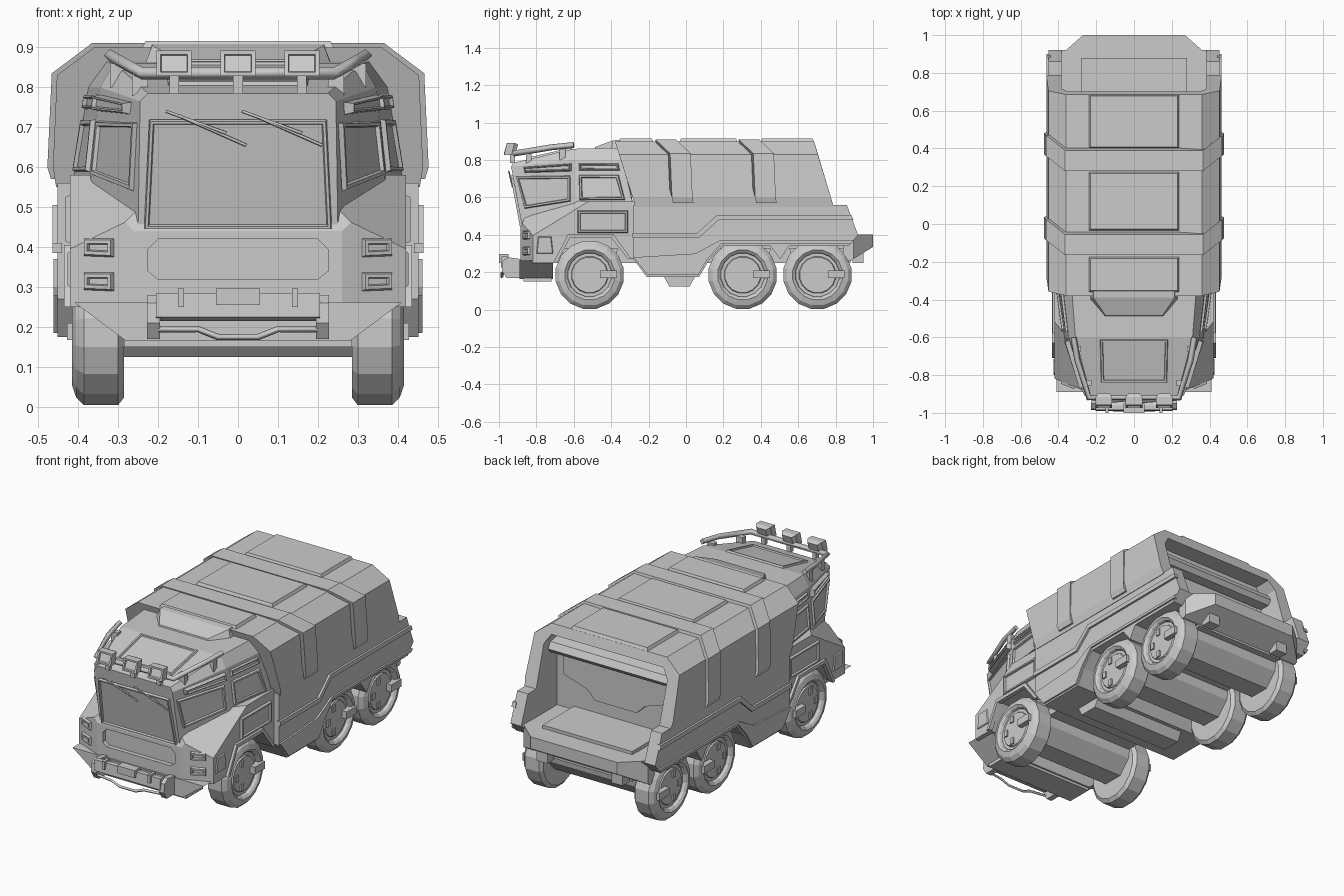
import bpy, bmesh, math
from mathutils import Vector as V

if "Cube" in bpy.data.objects:
    bpy.data.objects.remove(bpy.data.objects["Cube"])


def finish(name, bm, mirror=False, fix=True):
    if fix:
        bmesh.ops.recalc_face_normals(bm, faces=bm.faces)
    me = bpy.data.meshes.new(name)
    bm.to_mesh(me)
    bm.free()
    ob = bpy.data.objects.new(name, me)
    bpy.context.collection.objects.link(ob)
    if mirror:
        ob.modifiers.new("mirror", 'MIRROR').use_mirror_merge = False
    return ob


def loft(name, rings, mirror=False):
    bm = bmesh.new()
    vs = [[bm.verts.new(p) for p in r] for r in rings]
    n = len(vs[0])
    for a, b in zip(vs, vs[1:]):
        for i in range(n):
            bm.faces.new((a[i], a[(i + 1) % n], b[(i + 1) % n], b[i]))
    bm.faces.new(vs[0])
    bm.faces.new(vs[-1])
    return finish(name, bm, mirror)


def prism(name, prof, axis, a, b, mirror=False):
    place = {'x': lambda p, t: (t, p[0], p[1]), 'y': lambda p, t: (p[0], t, p[1]),
             'z': lambda p, t: (p[0], p[1], t)}[axis]
    return loft(name, [[place(p, t) for p in prof] for t in (a, b)], mirror)


def box(name, x0, x1, y0, y1, z0, z1, mirror=False):
    return prism(name, [(x0, y0), (x1, y0), (x1, y1), (x0, y1)], 'z', z0, z1, mirror)


def sym(half):
    return list(half) + [(-p[0],) + tuple(p[1:]) for p in reversed(half)]


def panel(name, pts, rise=.012, slope=.006, rim=.012, sink=.01, mirror=False):
    # raised plate with an optional sunken middle
    bm = bmesh.new()
    f = bm.faces.new([bm.verts.new(p) for p in pts])
    f.normal_update()
    if f.normal.dot(f.calc_center_median() - V((0, 0, .45))) < 0:
        f.normal_flip()
    for t, d in ((slope, rise), (rim, 0), (.004, -sink)):
        if t:
            bmesh.ops.inset_individual(bm, faces=[f], thickness=t, depth=d)
            f.normal_update()
        if not sink:
            break
    return finish(name, bm, mirror, False)


def bar(name, path, r, mirror=False):
    # square-section tube along a path
    cu = bpy.data.curves.new(name, 'CURVE')
    cu.dimensions = '3D'
    cu.bevel_depth, cu.bevel_resolution, cu.use_fill_caps = r, 0, True
    s = cu.splines.new('POLY')
    s.points.add(len(path) - 1)
    for q, p in zip(s.points, path):
        q.co = (*p, 1)
    ob = bpy.data.objects.new(name, cu)
    bpy.context.collection.objects.link(ob)
    if mirror:
        ob.modifiers.new("mirror", 'MIRROR').use_mirror_merge = False
    return ob


def carve(ob, cutter):
    m = ob.modifiers.new("carve", 'BOOLEAN')
    m.object, m.operation, m.solver = cutter, 'DIFFERENCE', 'EXACT'
    cutter.hide_render = True
    bpy.context.view_layer.update()
    me = bpy.data.meshes.new_from_object(ob.evaluated_get(bpy.context.evaluated_depsgraph_get()))
    ob.modifiers.clear()
    ob.data = me


def slice_both(ob, co, no):
    bm = bmesh.new()
    bm.from_mesh(ob.data)
    for s in (1, -1):
        geom = bm.verts[:] + bm.edges[:] + bm.faces[:]
        bmesh.ops.bisect_plane(bm, geom=geom, plane_co=(co[0] * s, co[1], co[2]),
                               plane_no=(no[0] * s, no[1], no[2]), clear_outer=True)
        bmesh.ops.holes_fill(bm, edges=[e for e in bm.edges if e.is_boundary])
    bmesh.ops.recalc_face_normals(bm, faces=bm.faces)
    bm.to_mesh(ob.data)
    bm.free()


# lower cab with wheel arch, chamfered nose and sloping ledge
cab = prism("lower_cab", [(-.885, .25), (-.7, .25), (-.62, .39), (-.4, .39), (-.31, .27), (-.26, .27),
                          (-.26, .58), (-.6, .58), (-.86, .5), (-.885, .44)], 'x', -.42, .42)
slice_both(cab, (.26, -.885, 0), (.38, -.92, 0))
slice_both(cab, (.3, -.867, .455), (.00957, -.00795, .01299))
carve(cab, prism("grille_cutter", [(-.2, .32), (.2, .32), (.225, .34), (.225, .395), (.2, .42),
                                   (-.2, .42), (-.225, .395), (-.225, .34)], 'y', -.95, -.86))
for z in (.29, .375):
    ys = lambda x: -.885 + (x - .26) * .413
    panel("headlight", [(x, ys(x), z + dz) for x, dz in ((.31, 0), (.385, .003), (.385, .047), (.31, .047))],
          mirror=True)
prism("arch_trim", [(-.71, .25), (-.63, .405), (-.39, .405), (-.29, .27), (-.31, .27), (-.4, .385),
                    (-.62, .385), (-.69, .25)], 'x', .41, .435, True)
panel("door_step_panel", [(.42, -.58, .41), (.42, -.31, .41), (.42, -.31, .53), (.42, -.58, .53)], mirror=True)
panel("fender_plate", [(.42, -.8, .3), (.42, -.71, .3), (.42, -.72, .39), (.42, -.79, .39)], .006, mirror=True, sink=0)

# upper cab, leaning windshield
front = [(.25, -.875, .44), (.245, -.935, .765), (.225, -.925, .785)]
mid = [(.37, -.6, .55), (.345, -.6, .8), (.31, -.6, .86)]
rear = [(.415, -.28, .55), (.375, -.34, .8), (.33, -.34, .865)]
loft("upper_cab", [sym(front), sym(mid), sym(rear)])
panel("windshield", sym([(.235, -.876, .445), (.222, -.927, .72)]), .012, .004, .01)


def side_panel(name, s0, s1, uvs, **kw):
    a, b, c, d = V(s0[0]), V(s1[0]), V(s1[1]), V(s0[1])
    panel(name, [a.lerp(b, u).lerp(d.lerp(c, u), v) for u, v in uvs], mirror=True, **kw)


side_panel("front_side_window", front, mid, [(.1, .28), (.94, .14), (.94, .68), (.05, .83)])
side_panel("rear_side_window", mid, rear, [(.1, .15), (.88, .15), (.86, .68), (.1, .68)])
side_panel("front_vent", front, mid, [(.2, .87), (.96, .77), (.96, .93), (.2, .97)], rise=.024, rim=.006)
side_panel("rear_vent", mid, rear, [(.1, .78), (.9, .78), (.9, .93), (.1, .93)], rise=.012, rim=.006)
panel("cab_roof_panel", sym([(.175, -.84, .804), (.18, -.61, .857)]), .01, sink=.007)
loft("roof_scoop", [sym([(.16, -.49, .85), (.15, -.485, .87)]), sym([(.235, -.4, .85), (.215, -.39, .905)]),
                    sym([(.235, -.3, .85), (.215, -.3, .912)])])
for x in (-.18, .01):
    bar("wiper_arm", [(x, -.947, .74), (x + .15, -.935, .685)], .004)
    bar("wiper_blade", [(x + .03, -.945, .73), (x + .2, -.928, .655)], .004)

# roof rack and spot lights
bar("roof_rack", [(.32, -.6, .88), (.3, -.72, .868), (.24, -.92, .835), (-.24, -.92, .835),
                  (-.3, -.72, .868), (-.32, -.6, .88)], .016)
for y, x, z in ((-.66, .31, .86), (-.84, .255, .84)):
    box("rack_foot", x - .03, x + .01, y - .015, y + .015, z - .06, z, True)
for x in (-.16, 0, .16):
    box("light_post", x - .012, x + .012, -.94, -.915, .785, .84)
    loft("spot_light", [[(x + sx * w, y + sz * .008, .86 + sz * h) for sx, sz in ((-1, -1), (1, -1), (1, 1), (-1, 1))]
                        for y, w, h in ((-.905, .03, .022), (-.925, .044, .032), (-.965, .044, .032),
                                        (-.965, .034, .022), (-.955, .032, .02))])

# front bumper, chin and guard
prism("chin", sym([(.41, .262), (.28, .165)]), 'y', -.89, -.71)
box("chin_lip", -.285, .285, -.87, -.72, .15, .17)
prism("bumper_beam", [(-.99, .225), (-.96, .215), (-.88, .215), (-.88, .25), (-.96, .285), (-.985, .285)], 'x', -.205, .205)
prism("bumper_end", [(-.985, .21), (-.96, .17), (-.88, .17), (-.88, .27), (-.95, .28), (-.98, .26)], 'x', .195, .228, True)
box("winch", -.055, .055, -1, -.95, .255, .297)
box("bumper_clamp", .135, .15, -1, -.95, .25, .297, True)
bar("lower_guard", [(-.2, -.97, .195), (-.1, -.985, .195), (-.05, -.985, .175), (.05, -.985, .175),
                    (.1, -.985, .195), (.2, -.97, .195)], .008)

# rear body and canopy with an open back
body = prism("rear_body", [(-.28, .56), (-.28, .27), (-.21, .175), (.07, .175), (.12, .26), (.19, .34), (.45, .34),
                           (.505, .27), (.55, .34), (.87, .34), (.92, .4), (.86, .56)], 'x', -.452, .452)
lines = [[(.455, .55), (.463, .6), (.453, .83), (.36, .9)],
         [-.27, -.285, -.358, -.38], [.79, .775, .705, .685]]
canopy = loft("canopy", [sym([(x, y, z) for (x, z), y in zip(lines[0], ys)]) for ys in lines[1:]])
carve(canopy, prism("opening_cutter", sym([(.385, .4), (.385, .79), (.35, .845)]), 'y', .6, 1.1))
carve(body, box("bed_cutter", -.385, .385, .6, 1.1, .4, .7))
prism("rear_header", [(.6, .72), (.66, .72), (.68, .745), (.66, .78), (.6, .79)], 'x', -.39, .39)
prism("rear_door_panel", [(-.33, .7), (-.33, .6), (-.18, .55), (-.13, .5), (.13, .5), (.18, .55), (.33, .6), (.33, .7)],
      'y', .59, .625)
bed = prism("tail_step", [(.84, .402), (1, .402), (1, .335), (.88, .262), (.84, .262)], 'x', -.39, .39)
slice_both(bed, (.27, 1, 0), (.66, .75, 0))
for y in (.92,):
    box("tow_mount", .2, .27, y - .03, y + .03, .25, .31, True)
prism("side_trim", [(-.285, .385), (.07, .385), (.175, .48), (.895, .48), (.885, .505), (.165, .505), (.06, .41),
                    (-.285, .41)], 'x', .44, .464, True)
prism("skirt", [(-.28, .28), (-.205, .185), (.065, .185), (.115, .27), (.19, .355), (.885, .355), (.9, .37),
                (.18, .37), (.05, .3)], 'x', .44, .462, True)

# straps over the canopy and raised roof panels
for y in (-.165, .28):
    path = [(.468, .57, .095), (.477, .6, .09), (.466, .835, .08), (.365, .911, 0)]
    rings = [sym([(x, y + d + w, z) for x, z, d in path]) for w in (0, .11)]
    loft("canopy_strap", rings)
for y0, y1 in ((-.36, -.175), (-.035, .275), (.4, .685)):
    panel("canopy_roof_panel", sym([(.24, y0, .898), (.24, y1, .898)]), .018, .012, sink=0)

# undercarriage
box("chassis", -.28, .28, -.72, .88, .25, .42)
prism("under_tank", [(-.12, .18), (-.09, .125), (.02, .125), (.05, .18)], 'x', -.29, .29)

# wheels and axle housings
for yc in (-.515, .303, .703):
    prism("axle_housing", [(yc - .15, .33), (yc - .13, .2), (yc - .06, .125), (yc + .06, .125), (yc + .13, .2),
                           (yc + .15, .33)], 'x', -.29, .29)
    prof = [(.285, .13), (.285, .165), (.3, .185), (.385, .185), (.405, .165), (.415, .135), (.405, .122), (.39, .117),
            (.39, .1), (.398, .096), (.398, .02)]
    loft("wheel", [[(x, yc + r * math.cos(a), .186 + r * math.sin(a))
                    for a in [math.tau * (i + .5) / 16 for i in range(16)]] for x, r in prof], True)
    box("hub_block", .39, .428, yc + .055, yc + .145, .168, .21, True)
    for a in (1.9, 3.14, 4.4):
        y, z = yc + .07 * math.cos(a), .186 + .07 * math.sin(a)
        box("hub_lug", .39, .406, y - .012, y + .012, z - .018, z + .018, True)
